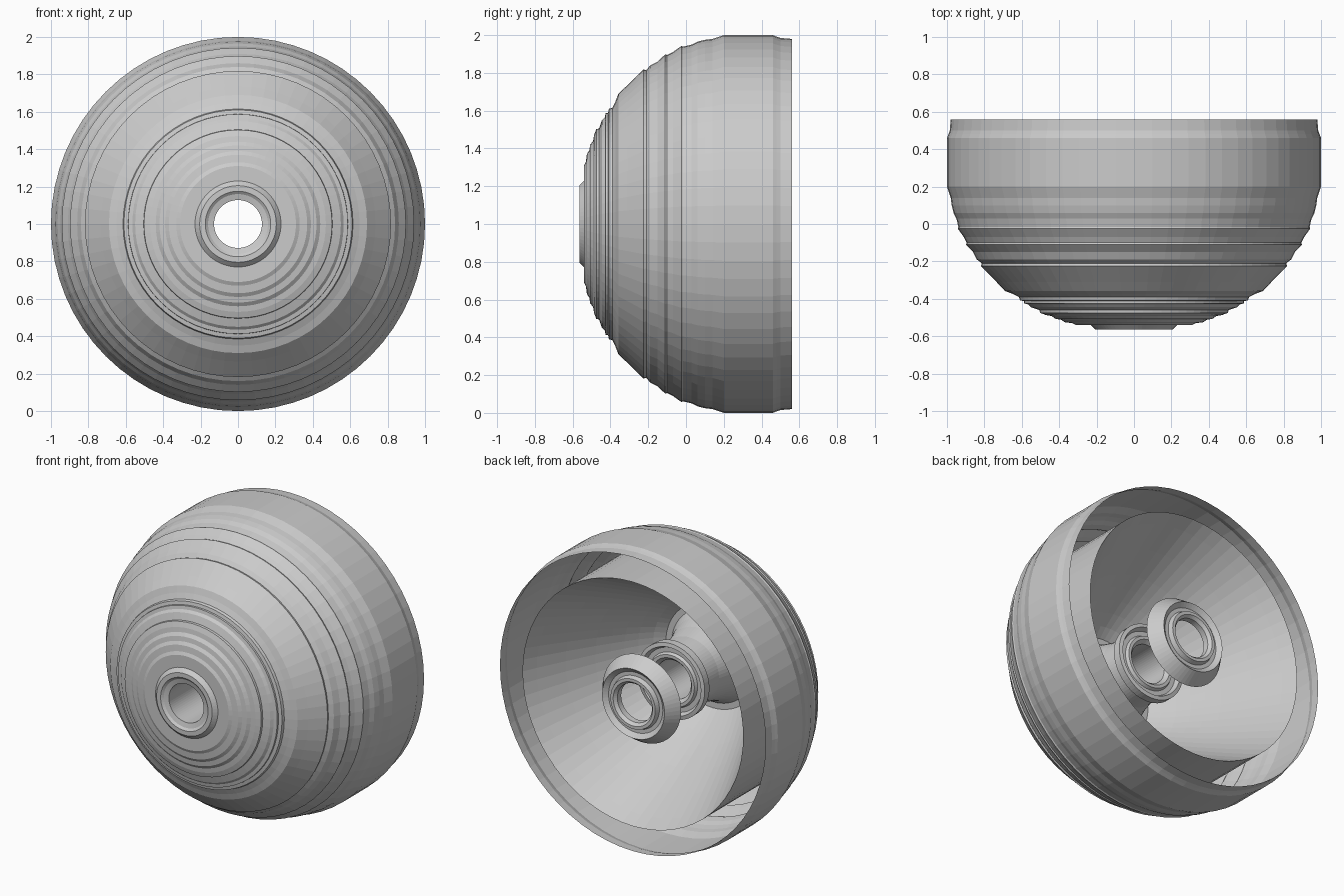
import bpy, bmesh, math

SEG = 64
grey = bpy.data.materials.new("light grey")
grey.diffuse_color = (0.6, 0.6, 0.6, 1)


def lathe(name, profile, closed=False):
    """Revolve (y, radius) points about the y axis through z = 1."""
    bm = bmesh.new()
    rings = []
    for y, r in profile:
        rings.append([bm.verts.new((r * math.cos(2 * math.pi * i / SEG), y,
                                    1 + r * math.sin(2 * math.pi * i / SEG)))
                      for i in range(SEG)])
    pairs = list(zip(rings, rings[1:]))
    if closed:
        pairs.append((rings[-1], rings[0]))
    for a, b in pairs:
        for i in range(SEG):
            j = (i + 1) % SEG
            bm.faces.new((a[i], a[j], b[j], b[i]))
    bmesh.ops.recalc_face_normals(bm, faces=bm.faces)
    mesh = bpy.data.meshes.new(name)
    bm.to_mesh(mesh)
    bm.free()
    mesh.materials.append(grey)
    obj = bpy.data.objects.new(name, mesh)
    bpy.context.collection.objects.link(obj)
    return obj


# Ribbed outer shell: hub step, stepped dome, straight band and rear lip
lathe("outer_shell", [
    (-0.545, 0.128), (-0.553, 0.16), (-0.565, 0.175), (-0.565, 0.205), (-0.555, 0.215), (-0.54, 0.23),
    (-0.54, 0.31), (-0.53, 0.33), (-0.525, 0.37), (-0.512, 0.39), (-0.507, 0.42),
    (-0.492, 0.44), (-0.487, 0.47), (-0.475, 0.503), (-0.46, 0.505), (-0.455, 0.52),
    (-0.445, 0.55), (-0.43, 0.565), (-0.425, 0.587), (-0.413, 0.588), (-0.408, 0.61),
    (-0.39, 0.615), (-0.373, 0.65), (-0.358, 0.69), (-0.31, 0.735),
    (-0.225, 0.818), (-0.21, 0.814), (-0.19, 0.84), (-0.15, 0.86),
    (-0.11, 0.898), (-0.10, 0.895), (-0.07, 0.91), (-0.025, 0.942), (-0.015, 0.939),
    (0.03, 0.95), (0.06, 0.965), (0.10, 0.975), (0.14, 0.98),
    (0.17, 0.99), (0.20, 1.0), (0.46, 1.0), (0.48, 0.992), (0.50, 0.985), (0.56, 0.98)])

# Straight sleeve joining the bowl's rim to the front of the shell
lathe("bowl_sleeve", [(-0.21, 0.814), (0.05, 0.814), (0.30, 0.814), (0.56, 0.814)])

# Inner bowl, open at the back, curving into the flared neck of the centre tube
lathe("inner_bowl", [
    (0.56, 0.814), (0.47, 0.772), (0.38, 0.728), (0.29, 0.684), (0.20, 0.638),
    (0.11, 0.592), (0.02, 0.543), (-0.06, 0.498), (-0.14, 0.45), (-0.22, 0.396),
    (-0.28, 0.345), (-0.28, 0.305), (-0.22, 0.27), (-0.14, 0.24), (-0.04, 0.215), (0.08, 0.205)])

# Centre tube with a stepped end and a through bore
lathe("centre_tube", [
    (0.08, 0.205), (0.11, 0.25), (0.16, 0.25), (0.165, 0.225), (0.135, 0.21),
    (0.135, 0.18), (0.155, 0.17), (0.155, 0.15), (0.13, 0.128), (-0.545, 0.128)])

# Free ring at the rear, with a conical rim and a stepped bore
lathe("rear_ring", [
    (0.465, 0.29), (0.555, 0.23), (0.53, 0.20), (0.53, 0.175), (0.56, 0.165),
    (0.56, 0.145), (0.54, 0.128), (0.50, 0.128), (0.47, 0.17), (0.455, 0.25)], closed=True)
